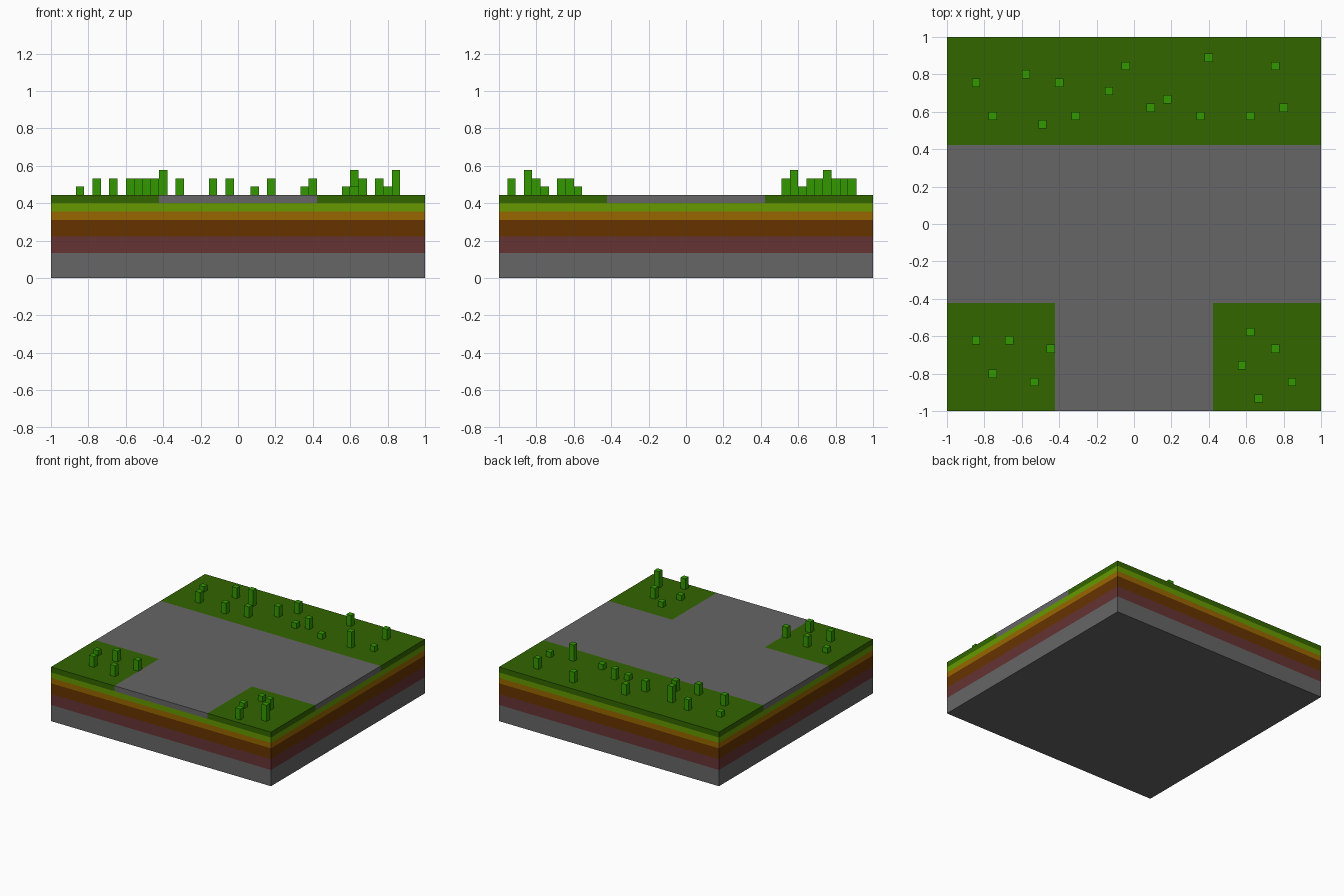
import bpy
import bmesh

if "Cube" in bpy.data.objects:
    bpy.data.objects.remove(bpy.data.objects["Cube"])

U = 2 / 45        # one block
EDGE = 22.5       # half the tile, in blocks
ROAD = 9.5        # half the road width, in blocks
TOP = 10          # ground height, in blocks


def make_material(name, r, g, b):
    """Flat colour given as linear values."""
    mat = bpy.data.materials.new(name)
    mat.use_nodes = True
    mat.diffuse_color = (r, g, b, 1)
    bsdf = next(n for n in mat.node_tree.nodes if n.type == 'BSDF_PRINCIPLED')
    bsdf.inputs["Base Color"].default_value = (r, g, b, 1)
    bsdf.inputs["Roughness"].default_value = 0.9
    return mat


LOW, MID, HIGH = 0.0331, 0.1329, 0.3185
grey = make_material("stone grey", MID, MID, MID)
mauve = make_material("red clay", MID, LOW, LOW)
brown = make_material("dark brown soil", MID, LOW, 0)
ochre = make_material("ochre soil", HIGH, MID, 0)
lime = make_material("lime green turf", MID, HIGH, 0)
green = make_material("dark green grass", LOW, MID, 0)
bright = make_material("bright green blade", LOW, HIGH, 0)


def extrude_outline(name, outline, z0, z1, mat):
    """Prism from a counter-clockwise outline, all sizes in blocks."""
    bm = bmesh.new()
    base = bm.faces.new([bm.verts.new((x * U, y * U, z0 * U)) for x, y in outline])
    side = bmesh.ops.extrude_face_region(bm, geom=[base], use_keep_orig=True)
    moved = [v for v in side["geom"] if isinstance(v, bmesh.types.BMVert)]
    bmesh.ops.translate(bm, verts=moved, vec=(0, 0, (z1 - z0) * U))
    bmesh.ops.recalc_face_normals(bm, faces=bm.faces)
    mesh = bpy.data.meshes.new(name)
    bm.to_mesh(mesh)
    bm.free()
    mesh.materials.append(mat)
    obj = bpy.data.objects.new(name, mesh)
    bpy.context.collection.objects.link(obj)
    return obj


def box(name, x0, x1, y0, y1, z0, z1, mat):
    return extrude_outline(name, [(x0, y0), (x1, y0), (x1, y1), (x0, y1)], z0, z1, mat)


# Stacked ground layers
for name, z0, z1, mat in [("stone_layer", 0, 3, grey), ("clay_layer", 3, 5, mauve),
                          ("soil_layer", 5, 7, brown), ("ochre_layer", 7, 8, ochre),
                          ("turf_layer", 8, 9, lime)]:
    box(name, -EDGE, EDGE, -EDGE, EDGE, z0, z1, mat)

# T-shaped road, flush with the lawns
extrude_outline("road", [(-ROAD, -EDGE), (ROAD, -EDGE), (ROAD, -ROAD), (EDGE, -ROAD),
                         (EDGE, ROAD), (-EDGE, ROAD), (-EDGE, -ROAD), (-ROAD, -ROAD)],
                9, TOP, grey)

# Lawns
box("back_lawn", -EDGE, EDGE, ROAD, EDGE, 9, TOP, green)
box("front_right_lawn", -EDGE, -ROAD, -EDGE, -ROAD, 9, TOP, green)
box("front_left_lawn", ROAD, EDGE, -EDGE, -ROAD, 9, TOP, green)

# Grass blades: block column, block row, height
blades = [(-19, 17, 1), (-17, 13, 2), (-13, 18, 2), (-11, 12, 2), (-9, 17, 3),
          (-7, 13, 2), (-3, 16, 2), (-1, 19, 2), (2, 14, 1), (4, 15, 2),
          (8, 13, 1), (9, 20, 2), (14, 13, 3), (17, 19, 2), (18, 14, 1),
          (-19, -14, 1), (-17, -18, 2), (-15, -14, 2), (-12, -19, 2), (-10, -15, 2),
          (14, -13, 1), (13, -17, 1), (17, -15, 2), (19, -19, 3), (15, -21, 2)]
for i, (x, y, h) in enumerate(blades, 1):
    box(f"grass_blade_{i:02d}", x - 0.5, x + 0.5, y - 0.5, y + 0.5, TOP, TOP + h, bright)
